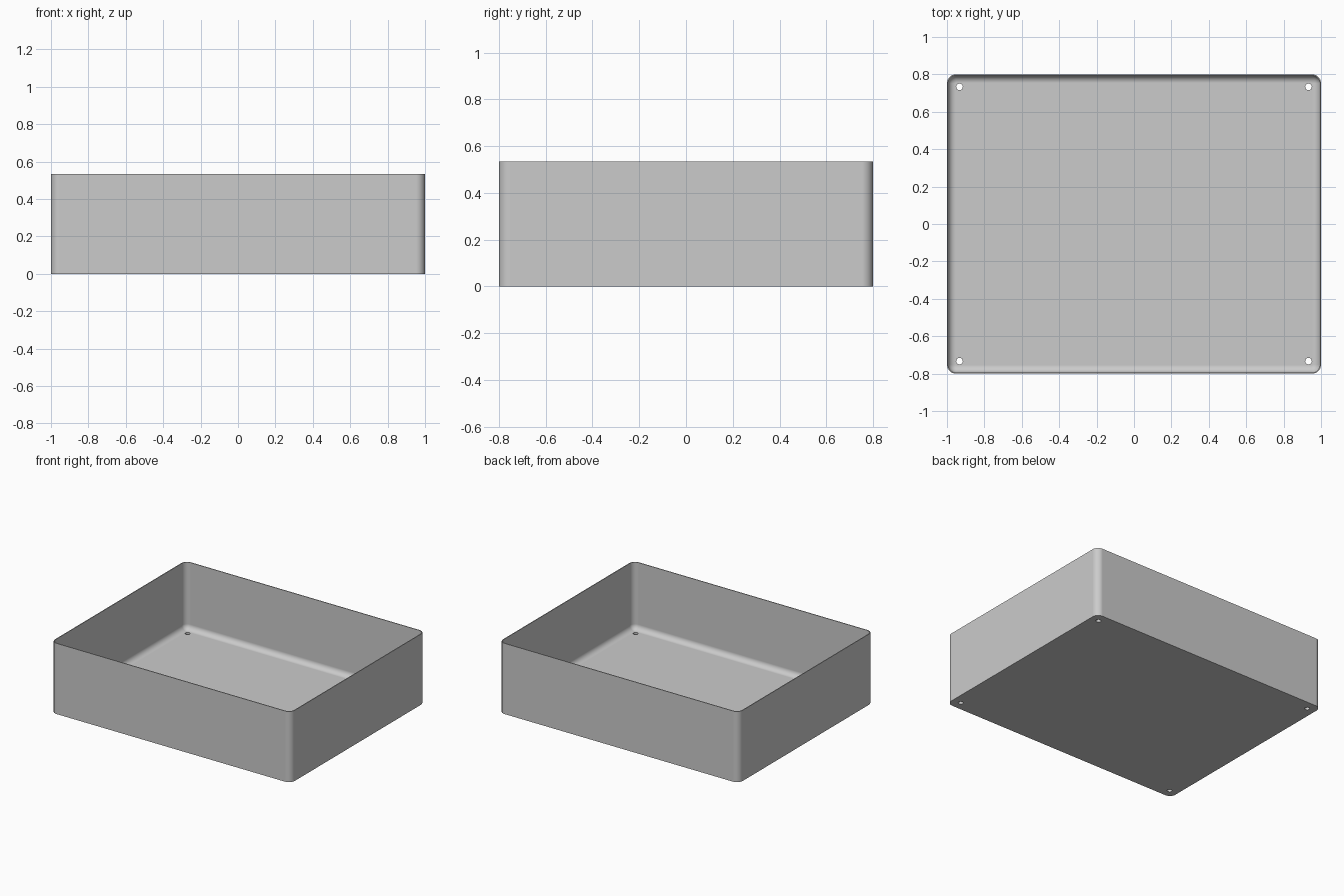
import bpy, bmesh, math

if "Cube" in bpy.data.objects:
    bpy.data.objects.remove(bpy.data.objects["Cube"])

W, D, H = 2.0, 1.6, 0.533      # outer size
WALL, FLOOR = 0.006, 0.027     # wall and floor thickness
R, FILLET = 0.048, 0.04        # corner radius, inner floor fillet
SEG = 8

grey = bpy.data.materials.new("light_grey")
grey.diffuse_color = (0.6, 0.6, 0.6, 1)
grey.use_nodes = True
grey.node_tree.nodes["Principled BSDF"].inputs["Base Color"].default_value = grey.diffuse_color


def ring(bm, inset, z):
    """Rounded rectangle loop, inset from the outer footprint."""
    r = R - inset
    verts = []
    for k, (sx, sy) in enumerate([(1, 1), (-1, 1), (-1, -1), (1, -1)]):
        for i in range(SEG + 1):
            a = math.pi / 2 * (k + i / SEG)
            verts.append(bm.verts.new((sx * (W / 2 - R) + r * math.cos(a),
                                       sy * (D / 2 - R) + r * math.sin(a), z)))
    return verts


# Tray shell: outside wall, rim, inside wall, fillet, floor
bm = bmesh.new()
levels = [(0, 0), (0, H), (WALL, H)]
for i in range(SEG + 1):
    a = math.pi / 2 * i / SEG
    levels.append((WALL + FILLET * (1 - math.cos(a)),
                   FLOOR + FILLET * (1 - math.sin(a))))
rings = [ring(bm, *lv) for lv in levels]
n = len(rings[0])
for lo, hi in zip(rings, rings[1:]):
    for i in range(n):
        j = (i + 1) % n
        bm.faces.new((lo[i], lo[j], hi[j], hi[i]))
bm.faces.new(rings[0][::-1])
bm.faces.new(rings[-1])
bmesh.ops.recalc_face_normals(bm, faces=bm.faces)
mesh = bpy.data.meshes.new("tray")
bm.to_mesh(mesh)
bm.free()
mesh.materials.append(grey)
tray = bpy.data.objects.new("tray", mesh)
bpy.context.collection.objects.link(tray)

# Four corner holes through the floor
for sx in (-1, 1):
    for sy in (-1, 1):
        bpy.ops.mesh.primitive_cylinder_add(
            vertices=32, radius=0.0175, depth=0.2,
            location=(sx * 0.933, sy * 0.733, 0))
        cutter = bpy.context.object
        cutter.name = "hole_cutter"
        cutter.hide_render = True
        cutter.data.materials.append(grey)
        bpy.ops.object.select_all(action='DESELECT')
        tray.select_set(True)
        bpy.context.view_layer.objects.active = tray
        mod = tray.modifiers.new("hole", 'BOOLEAN')
        mod.object, mod.operation, mod.solver = cutter, 'DIFFERENCE', 'EXACT'
        bpy.ops.object.modifier_apply(modifier=mod.name)
        bpy.data.objects.remove(cutter)

# Smooth rounded areas, keep flat faces flat
bpy.ops.object.shade_smooth_by_angle(angle=math.radians(35))
weighted = tray.modifiers.new("flat_shading", 'WEIGHTED_NORMAL')
weighted.keep_sharp = True
